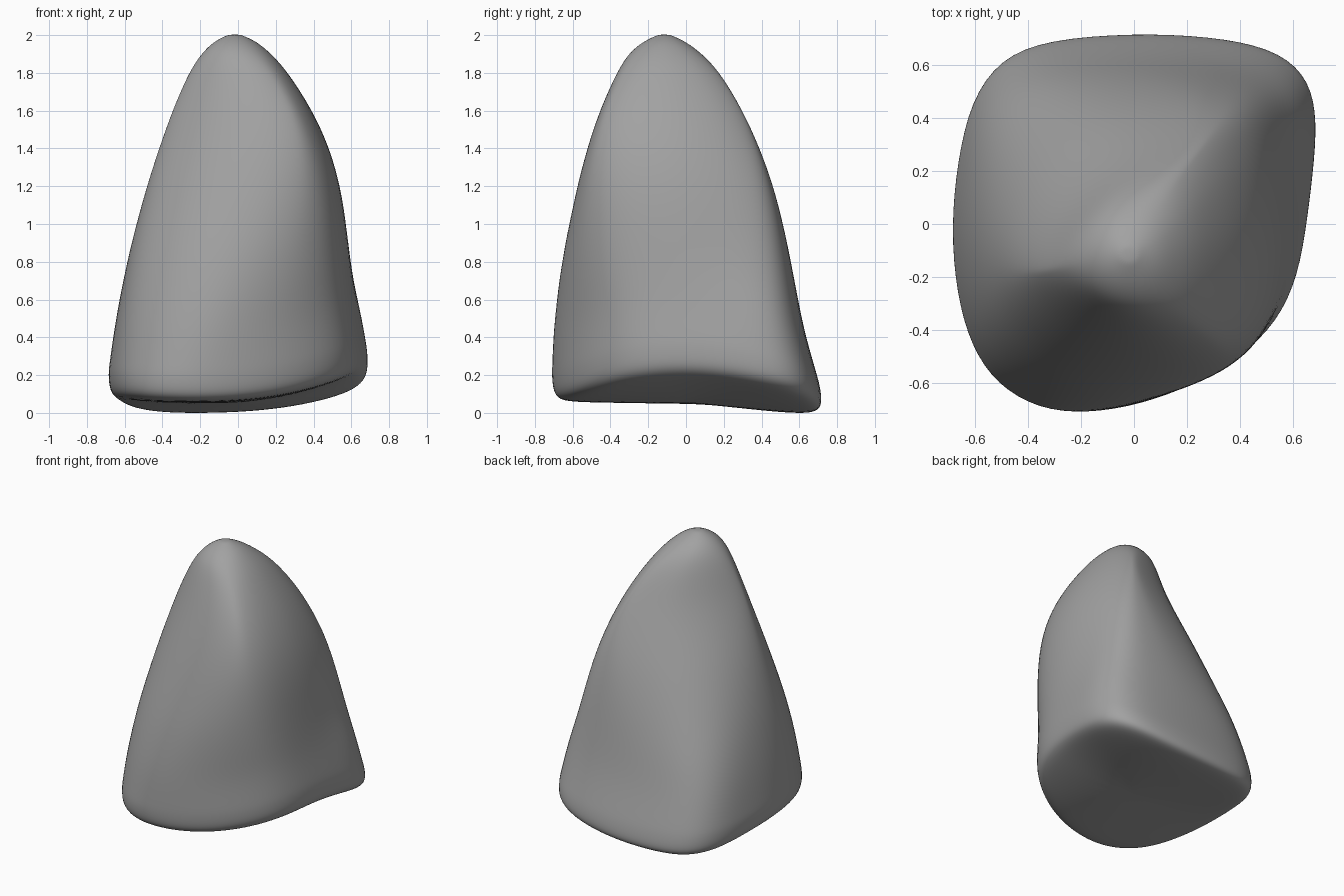
import bpy, bmesh, math

cube = bpy.data.objects.get("Cube")
if cube:
    bpy.data.objects.remove(cube, do_unlink=True)

# Plan outline of the boulder foot
OUTLINE = [(0, .715), (-.33, .69), (-.505, .62), (-.61, .47), (-.66, .25), (-.685, 0),
           (-.665, -.25), (-.61, -.46), (-.515, -.61), (-.36, -.695), (-.18, -.71), (.02, -.675),
           (.22, -.6), (.4, -.49), (.54, -.35), (.62, -.17), (.655, .05), (.68, .28),
           (.685, .46), (.64, .595), (.51, .68), (.28, .71)]

# Side profiles: height, x min, x max, y min, y max
PROFILE = [(0, -.685, .69, -.71, .735), (.2, -.685, .69, -.71, .685),
           (.4, -.66, .67, -.71, .625), (.6, -.625, .635, -.695, .585),
           (.8, -.585, .61, -.67, .55), (1, -.535, .587, -.63, .51),
           (1.2, -.48, .557, -.585, .46), (1.4, -.415, .498, -.53, .39),
           (1.6, -.345, .403, -.46, .3), (1.8, -.262, .275, -.37, .185),
           (1.9, -.197, .18, -.31, .09), (1.96, -.137, .11, -.237, .01),
           (1.99, -.085, .05, -.18, -.05), (2, -.045, .01, -.14, -.09)]

# Rings from the middle of the underside up to the tip: height fraction, inset
RINGS = [(0, .25), (0, .6), (0, .87), (.008, .955), (.03, .99), (.07, 1)]
RINGS += [(t / 10, 1) for t in range(1, 10)] + [(.95, 1), (.98, 1), (.995, 1), (1, 1)]


def clamp(f):
    return min(max(f, 0), 1)


def extents(z):
    for a, b in zip(PROFILE, PROFILE[1:]):
        if z <= b[0]:
            f = (z - a[0]) / (b[0] - a[0])
            return [p + (q - p) * f for p, q in zip(a[1:], b[1:])]
    return PROFILE[-1][1:]


def underside(x, y):
    """Warped underside, lifted toward the left side and low at the back."""
    back = clamp(y / .65)
    back *= back * (3 - 2 * back)
    z = .045 - .053 * back + .02 * max(0, -y)
    if x > -.25:
        return z + (.18 - .05 * back) * ((x + .25) / .9) ** 2.5
    return z + .03 * ((-x - .25) / .43) ** 2


def support(a):
    """Upper section: full at the front left, cut away at the back right."""
    p, q = a + math.pi / 4, a - math.pi / 4
    return (1 + .04 * math.sin(2 * a) + .1 * (math.cos(p) + math.cos(3 * p))
            + .045 * (math.cos(q) + math.cos(3 * q)))


def upper_section(a):
    h, d = support(a), (support(a + .01) - support(a - .01)) / .02
    return h * math.cos(a) - d * math.sin(a), h * math.sin(a) + d * math.cos(a)


def ring_point(x, y, t, inset):
    x, y = x * inset, y * inset
    low = underside(x, y)
    z = low + (2.003 - low) * t
    x0, x1, y0, y1 = extents(z)
    # blend from the foot outline to the upper section, then to a round tip
    u, v = x / .683, y / .711
    a = math.atan2(v, u)
    start = .5 - .6 * max(0, -u) * max(0, -v)
    w = clamp((z - start) / (1.55 - start))
    tip = clamp((z - 1.75) / .25)
    uu, vv = upper_section(a)
    uu, vv = uu + (math.cos(a) - uu) * tip, vv + (math.sin(a) - vv) * tip
    u, v = u + (uu - u) * w, v + (vv - v) * w
    grow = 1.012
    return ((x0 + x1) / 2 + u * grow * (x1 - x0) / 2,
            (y0 + y1) / 2 + v * grow * (y1 - y0) / 2, z)


# Boulder lofted ring by ring
bm = bmesh.new()
rings = [[bm.verts.new(ring_point(x, y, t, s)) for x, y in OUTLINE] for t, s in RINGS]
n = len(OUTLINE)
for a, b in zip(rings, rings[1:]):
    for i in range(n):
        j = (i + 1) % n
        bm.faces.new((a[i], a[j], b[j], b[i]))
bm.faces.new(rings[0])
bm.faces.new(rings[-1])
bmesh.ops.recalc_face_normals(bm, faces=bm.faces)
for f in bm.faces:
    f.smooth = True

mesh = bpy.data.meshes.new("boulder")
bm.to_mesh(mesh)
bm.free()
boulder = bpy.data.objects.new("boulder", mesh)
bpy.context.collection.objects.link(boulder)
sub = boulder.modifiers.new("smooth_surface", "SUBSURF")
sub.levels = sub.render_levels = 2

# Stone grey
grey = bpy.data.materials.new("stone_grey")
grey.use_nodes = True
colour = (.36, .36, .36, 1)
grey.diffuse_color = colour
bsdf = next(k for k in grey.node_tree.nodes if k.type == "BSDF_PRINCIPLED")
bsdf.inputs["Base Color"].default_value = colour
mesh.materials.append(grey)
